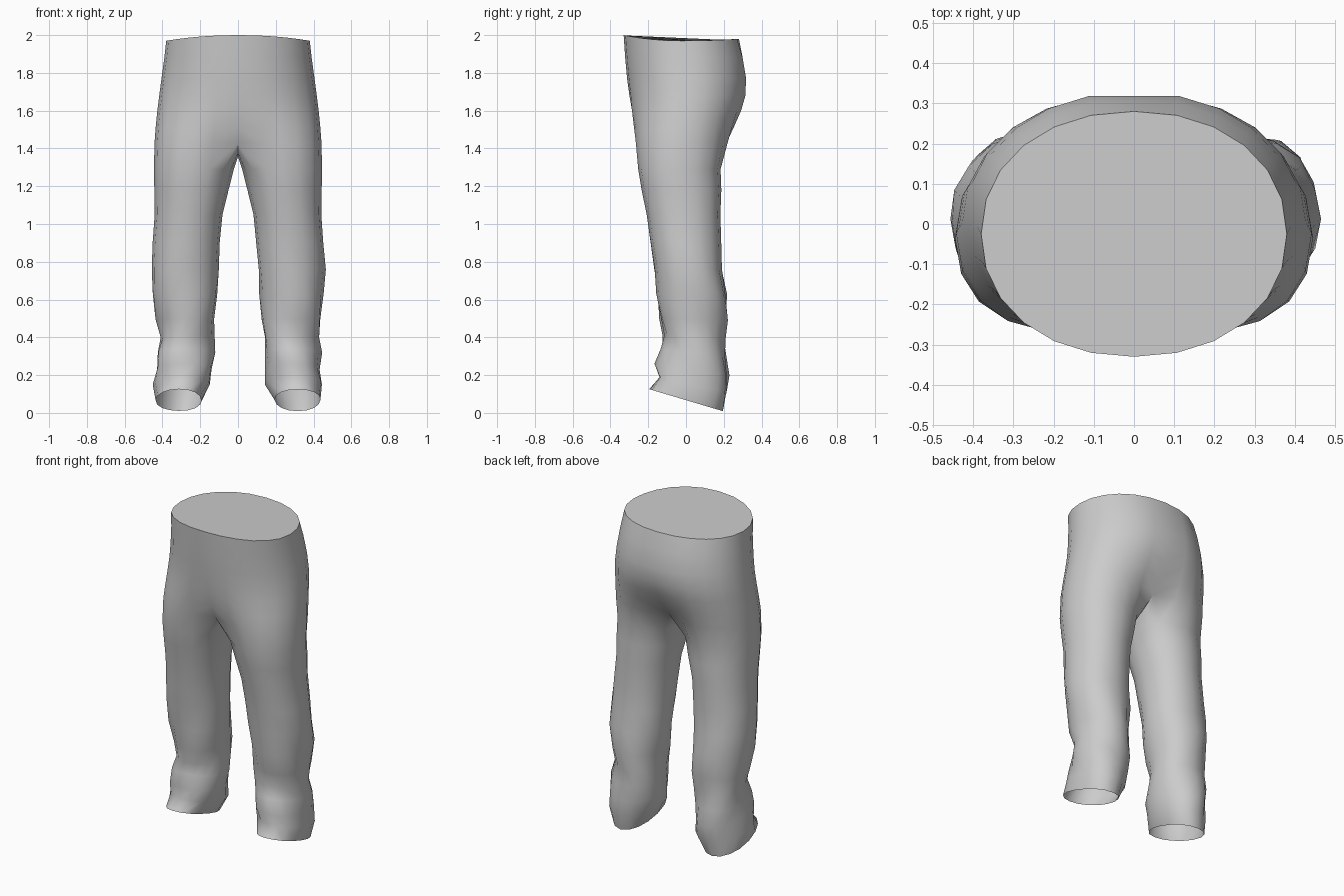
import bpy, bmesh
from math import sin, cos, radians, pi

if "Cube" in bpy.data.objects:
    bpy.data.objects.remove(bpy.data.objects["Cube"])

# Seat rows: z, front y, back y, half width, blend towards leg shape
SEAT = [(1.97, -.33, .28, .38, 0), (1.88, -.322, .31, .39, 0),
        (1.77, -.312, .328, .405, 0), (1.68, -.303, .325, .417, .04),
        (1.60, -.297, .303, .427, .14), (1.51, -.288, .265, .436, .36),
        (1.43, -.275, .23, .442, .7)]
# Leg rows: front z, back z, front y, back y, inner x, outer x
LEG = [(1.29, 1.29, -.253, .183, .022, .445), (1.18, 1.18, -.235, .187, .05, .443),
       (1.05, 1.05, -.208, .182, .082, .441), (.90, .90, -.187, .186, .097, .452),
       (.76, .76, -.166, .19, .107, .462), (.63, .63, -.153, .212, .115, .456),
       (.50, .49, -.138, .215, .128, .438), (.41, .39, -.118, .206, .136, .422),
       (.34, .30, -.128, .212, .136, .440), (.26, .20, -.160, .222, .148, .436),
       (.19, .11, -.142, .212, .150, .452), (.125, .01, -.193, .193, .195, .437)]
LEG_ANGLES = [-135 + 22.5 * i for i in range(16)]


def oval(deg, cx, rx, yf, yb, power=.94):
    """Point on a slightly squared oval; -90 degrees is the front."""
    c, s = cos(radians(deg)), sin(radians(deg))
    c = abs(c) ** power * (1 if c > 0 else -1)
    s = abs(s) ** power * (1 if s > 0 else -1)
    return cx + rx * c, (yf + yb) / 2 + (yb - yf) / 2 * s


def seat_ring(bm, side, row, first):
    z, yf, yb, w, mix = row
    ring = []
    for i in range(13):
        a = -90 + 15 * i
        x, y = oval(a, 0, w, yf, yb)
        lx, ly = oval(LEG_ANGLES[i], w / 2, w / 2, yf, yb)
        x, y = x + (lx - x) * mix, y + (ly - y) * mix
        dz = 0
        if first:  # curved waistline, highest at the front
            s = sin(radians(a))
            dz = (.03 if s < 0 else .01) * s * s
        elif i == 12:  # centre crease at the back
            y -= .01
        ring.append(bm.verts.new((0 if i in (0, 12) else side * x, y, z + dz)))
    return ring


def leg_ring(bm, side, row):
    zf, zb, yf, yb, xi, xo = row
    ring = []
    loose = max(0, min(1, (.95 - zf) / .5))
    if zf < .15:
        loose = .3
    for i, a in enumerate(LEG_ANGLES):
        # shallow cloth folds, different on each leg
        fold = .008 * loose * sin(radians(a) * 3 + zf * 17 + side * 1.3)
        x, y = oval(a, (xi + xo) / 2 - (.008 * loose if side < 0 else 0),
                    (xo - xi) / 2 + fold, yf - fold, yb + fold)
        t = (y - yf) / (yb - yf)
        ring.append(bm.verts.new((side * x, y, max(0, zf + (zb - zf) * t))))
    return ring


def bridge(bm, a, b, closed):
    n = len(a)
    for i in range(n if closed else n - 1):
        j = (i + 1) % n
        bm.faces.new((a[i], a[j], b[j], b[i]))


bm = bmesh.new()
waist = []
for side in (1, -1):
    # Seat half
    rings = [seat_ring(bm, side, r, k == 0) for k, r in enumerate(SEAT)]
    for a, b in zip(rings, rings[1:]):
        bridge(bm, a, b, False)
    waist.append(rings[0])
    # Crotch seam joins the seat half into a closed leg opening
    seam = [bm.verts.new((0, y, z)) for y, z in ((.09, 1.375), (-.02, 1.355), (-.12, 1.375))]
    prev = rings[-1] + seam
    # Leg, open at the hem
    for row in LEG:
        ring = leg_ring(bm, side, row)
        bridge(bm, prev, ring, True)
        prev = ring

# Closed waist
right, left = waist
bmesh.ops.weld_verts(bm, targetmap={left[0]: right[0], left[12]: right[12]})
bm.faces.new(right + left[11:0:-1])
bmesh.ops.remove_doubles(bm, verts=bm.verts, dist=.0005)
bmesh.ops.recalc_face_normals(bm, faces=bm.faces)

mesh = bpy.data.meshes.new("trousers")
bm.to_mesh(mesh)
bm.free()
obj = bpy.data.objects.new("trousers", mesh)
bpy.context.collection.objects.link(obj)
bpy.context.view_layer.objects.active = obj
obj.select_set(True)
bpy.ops.object.shade_smooth_by_angle(angle=radians(60))
